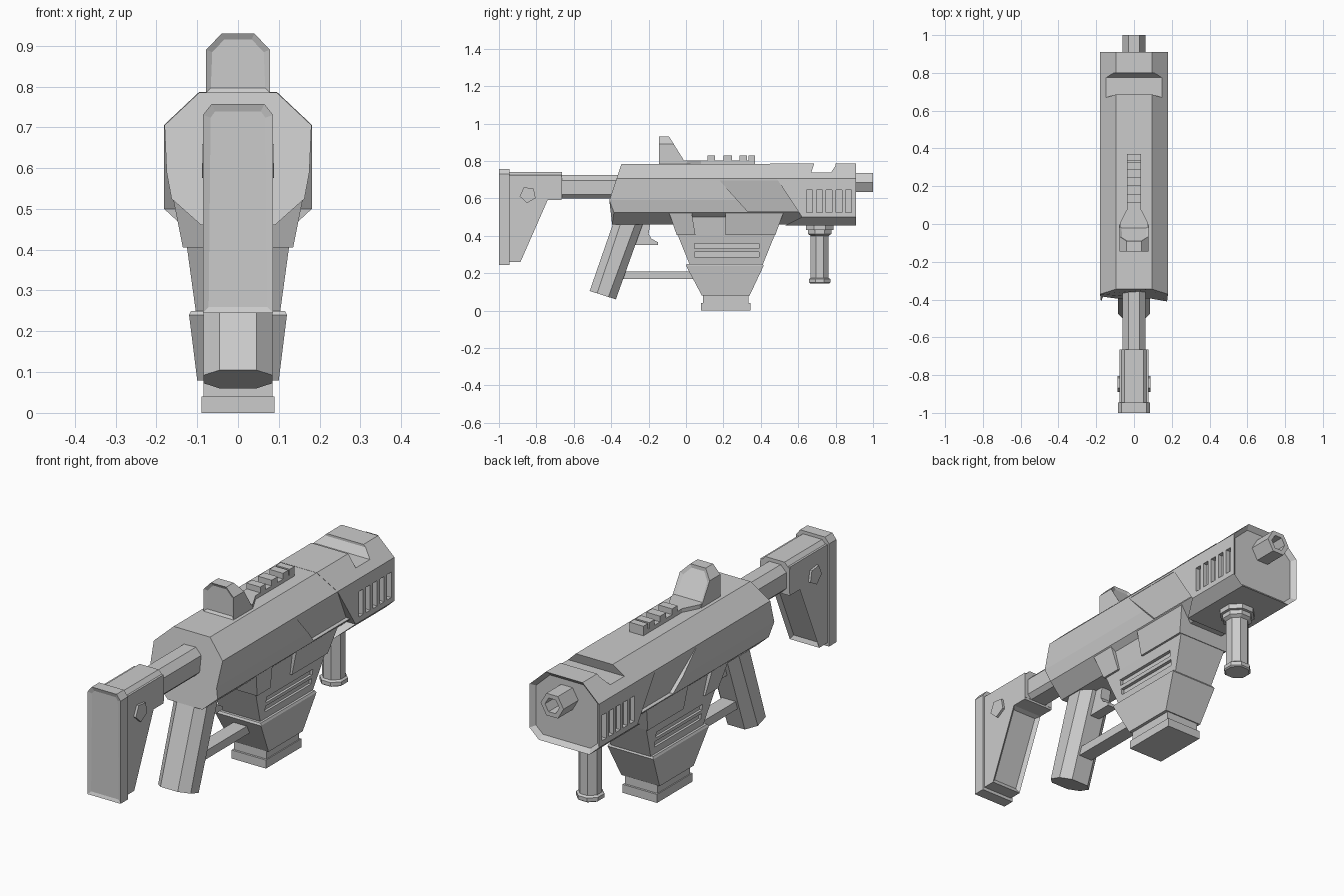
import bpy, bmesh
from math import sin, cos, pi

if "Cube" in bpy.data.objects:
    bpy.data.objects.remove(bpy.data.objects["Cube"])


def loft(name, rings, inset=None):
    """Skin matching rings of 3D points; inset = (cap indices, width, depth)."""
    bm = bmesh.new()
    vs = [[bm.verts.new(p) for p in r] for r in rings]
    n = len(rings[0])
    for a, b in zip(vs, vs[1:]):
        for i in range(n):
            bm.faces.new((a[i], a[(i + 1) % n], b[(i + 1) % n], b[i]))
    caps = [bm.faces.new(vs[0][::-1]), bm.faces.new(vs[-1])]
    bmesh.ops.recalc_face_normals(bm, faces=bm.faces)
    if inset:
        for c in inset[0]:
            bmesh.ops.inset_individual(bm, faces=[caps[c]], thickness=inset[1], depth=-inset[2])
    me = bpy.data.meshes.new(name)
    bm.to_mesh(me)
    bm.free()
    ob = bpy.data.objects.new(name, me)
    bpy.context.collection.objects.link(ob)
    return ob


def sym(half):
    """Mirror a half outline (x, z) into a full one."""
    return half + [(-x, z) for x, z in half[::-1]]


def along_y(name, outline, y0, y1, inset=None):
    """Extrude an (x, z) outline along y; each end may be a function of z."""
    f = lambda y, z: y(z) if callable(y) else y
    return loft(name, [[(x, f(y, z), z) for x, z in outline] for y in (y0, y1)], inset)


def side_prism(name, outline, x0, x1):
    """Extrude a side (y, z) outline between x0 and x1 (each may depend on z)."""
    f = lambda x, z: x(z) if callable(x) else x
    return loft(name, [[(f(x, z), y, z) for y, z in outline] for x in (x0, x1)])


def box(name, x, y, z):
    return side_prism(name, [(y[0], z[0]), (y[1], z[0]), (y[1], z[1]), (y[0], z[1])], *x)


def stack(name, levels, chamfer=0.0):
    """Loft of chamfered rectangles: levels of (z, half x, y min, y max)."""
    rings = []
    for z, x, a, b in levels:
        c = chamfer
        rings.append([(x, a + c, z), (x, b - c, z), (x - c, b, z), (c - x, b, z),
                      (-x, b - c, z), (-x, a + c, z), (c - x, a, z), (x - c, a, z)]
                     if c else [(x, a, z), (x, b, z), (-x, b, z), (-x, a, z)])
    return loft(name, rings)


def cut(target, cutter):
    m = target.modifiers.new("cut", 'BOOLEAN')
    m.operation, m.solver, m.object = 'DIFFERENCE', 'EXACT', cutter
    bpy.context.view_layer.objects.active = target
    bpy.ops.object.modifier_apply(modifier=m.name)
    bpy.data.objects.remove(cutter)


def lerp(*pts):
    """Piecewise linear function of z through (z, value) points."""
    def f(z):
        for (a, u), (b, v) in zip(pts, pts[1:]):
            if min(a, b) - 1e-6 <= z <= max(a, b) + 1e-6:
                return u + (v - u) * (z - a) / (b - a)
        return pts[0][1] if abs(z - pts[0][0]) < abs(z - pts[-1][0]) else pts[-1][1]
    return f


# Receiver with raked rear and wedge-shaped side recesses
rear = lerp((.785, -.345), (.59, -.41), (.525, -.385), (.46, -.395))
receiver = along_y("receiver", sym([(.095, .785), (.18, .705), (.175, .59), (.163, .525), (.09, .46)]),
                   rear, .63)
for s in (1, -1):
    cut(receiver, side_prism("recess_cutter", [(.18, .695), (.33, .53), (.63, .53), (.63, .695)],
                             lambda z: s * (.179 - .2 * (.70 - z)), s * .3))

# Fore end with inset muzzle face, top notch and side vents
fore = along_y("fore_end", sym([(.096, .786), (.181, .706), (.181, .50), (.132, .455)]),
               lerp((.786, .45), (.706, .485), (.50, .62), (.455, .53)), .91, ([1], .022, .02))
cut(fore, side_prism("notch_cutter", [(.69, .80), (.67, .738), (.775, .738), (.80, .775), (.80, .80)], -.3, .3))
for s in (1, -1):
    for i in range(5):
        y = .66 + .0525 * i
        cut(fore, box("vent_cutter", (s * .16, s * .3), (y - .016, y + .016), (.525, .645)))
# Hollow hexagonal muzzle
hexagon = [(.06 * cos(i * pi / 3), .685 + .06 * sin(i * pi / 3)) for i in range(6)]
along_y("muzzle", hexagon, .85, 1.0, None)
muzzle = bpy.data.objects["muzzle"]
cut(muzzle, along_y("bore_cutter", [(x * .62, .685 + (z - .685) * .62) for x, z in hexagon], .91, 1.1))

# Vertical foregrip
def column(name, levels, y, n=8):
    loft(name, [[(r * cos((i + .5) * 2 * pi / n), y + r * sin((i + .5) * 2 * pi / n), z)
                 for i in range(n)] for z, r in levels])
column("foregrip", [(.145, .055), (.15, .062), (.168, .062), (.175, .052), (.40, .052), (.41, .068),
                    (.43, .068), (.432, .08), (.46, .08)], .715)

# Magazine well with grooves and raised upper plates
well = stack("magazine_well", [(.245, .103, .02, .41), (.405, .125, -.045, .475), (.53, .14, -.085, .515)])
for s in (1, -1):
    for z, x in ((.345, .103), (.30, .097)):
        cut(well, box("groove_cutter", (s * x, s * .2), (.045, .39), (z - .014, z + .014)))
flare = lerp((.405, .135), (.53, .16))
for name, pts in (("rear_well_plate", [(-.092, .527), (-.05, .405), (.05, .405), (.03, .527)]),
                  ("front_well_plate", [(.21, .527), (.21, .405), (.478, .405), (.522, .527)])):
    side_prism(name, pts, flare, lambda z: -flare(z))

# Magazine and foot
stack("magazine", [(.08, .10, .085, .34), (.24, .12, 0, .415), (.25, .115, .005, .41)])
stack("magazine_neck", [(.03, .085, .09, .335), (.09, .085, .09, .335)])
stack("magazine_foot", [(0, .09, .08, .345), (.04, .09, .08, .345)])

# Raked grip, trigger and lower rail
def grip_ring(a, b, za, zb, x=.085, c=.04):
    z = lambda y: za + (zb - za) * (y - a) / (b - a)
    half = [(x - c, a), (x, a + c), (x, b - c), (x - c, b)]
    return [(px, y, z(y)) for px, y in sym(half)]
loft("grip", [grip_ring(-.515, -.375, .105, .06), grip_ring(-.385, -.225, .48, .48)])
side_prism("trigger", [(-.28, .47), (-.19, .47), (-.2, .41), (-.185, .385), (-.15, .365), (-.15, .35), (-.28, .35)],
           -.025, .025)
box("lower_rail", (-.035, .035), (-.42, .06), (.17, .21))

# Stock tube, shoulder body, butt plate and studs
along_y("stock_tube", sym([(.03, .725), (.06, .695), (.06, .62), (.04, .60)]), -.70, -.33)
stock = side_prism("stock", [(-.96, .725), (-.665, .725), (-.665, .59), (-.74, .59), (-.885, .26), (-.96, .26)],
                   -.077, .077)
along_y("stock_cap", sym([(.05, .742), (.077, .715), (.077, .60)]), -.96, -.664)
# inset panel on the sloping front face of the stock
bm = bmesh.new()
bm.from_mesh(stock.data)
slope = [f for f in bm.faces if f.normal.y > .5 and f.normal.z < -.2]
bmesh.ops.inset_individual(bm, faces=slope, thickness=.022, depth=-.015)
bm.to_mesh(stock.data)
bm.free()
along_y("butt_plate", sym([(.065, .757), (.086, .73), (.086, .245)]), -1.0, -.945, ([0], .02, .006))
side_prism("stock_studs", [(-.845 + .045 * cos(pi + i * 2 * pi / 5 + .2), .62 + .045 * sin(pi + i * 2 * pi / 5 + .2))
                           for i in range(5)], -.088, .088)

# Optic with inset front and rear windows
along_y("optic", sym([(.04, .93), (.078, .89), (.078, .785)]), -.145,
        lerp((.93, -.09), (.785, .0)), ([0, 1], .016, .008))
# Top rail: tapered base plus teeth
loft("top_rail", [[(x, y, z) for x, y in sym([(.075, -.02), (.075, .005), (.036, .08), (.036, .37)])]
                  for z in (.775, .803)])
for i, (a, b) in enumerate(((.115, .155), (.20, .245), (.285, .325), (.335, .37))):
    box(f"rail_tooth_{i + 1}", (-.036, .036), (a, b), (.79, .83))
